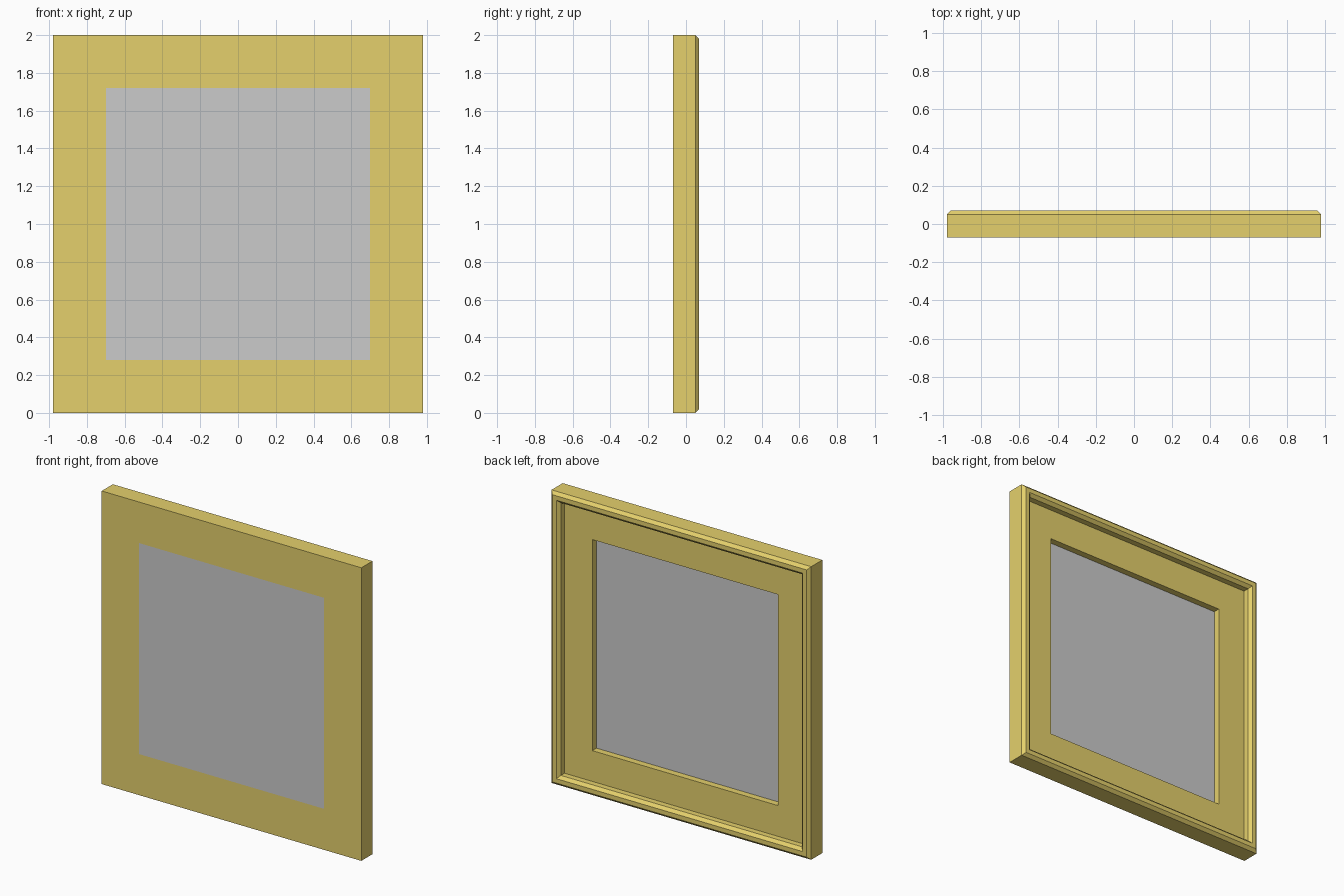
import bpy, bmesh

if "Cube" in bpy.data.objects:
    bpy.data.objects.remove(bpy.data.objects["Cube"])

W, H = 0.98, 2.0   # half width, height


def finish(bm, name):
    bmesh.ops.recalc_face_normals(bm, faces=bm.faces)
    mesh = bpy.data.meshes.new(name)
    bm.to_mesh(mesh)
    bm.free()
    obj = bpy.data.objects.new(name, mesh)
    bpy.context.collection.objects.link(obj)
    return obj


def ring(bm, inset, y):
    x, lo, hi = W - inset, inset, H - inset
    return [bm.verts.new(c) for c in ((-x, y, lo), (x, y, lo), (x, y, hi), (-x, y, hi))]


# Frame: mitred cross-section (inset from the outer edge, y) swept round a rectangle
profile = [(0, -0.07), (0, 0.05), (0.02, 0.07), (0.05, 0.07),
           (0.07, 0.05), (0.07, 0.01), (0.28, 0.01), (0.28, -0.07)]
bm = bmesh.new()
rings = [ring(bm, d, y) for d, y in profile]
for a, b in zip(rings, rings[1:] + rings[:1]):
    for i in range(4):
        j = (i + 1) % 4
        bm.faces.new((a[i], a[j], b[j], b[i]))
frame = finish(bm, "frame")

gold = bpy.data.materials.new("gold")
gold.diffuse_color = (0.78, 0.63, 0.15, 1)
gold.use_nodes = True
gold.node_tree.nodes["Principled BSDF"].inputs["Base Color"].default_value = gold.diffuse_color
frame.data.materials.append(gold)

# Panel: thin slab filling the opening, flush with the front
bm = bmesh.new()
front, back = ring(bm, 0.28, -0.07), ring(bm, 0.28, -0.035)
bm.faces.new(front)
bm.faces.new(back)
for i in range(4):
    j = (i + 1) % 4
    bm.faces.new((front[i], front[j], back[j], back[i]))
finish(bm, "panel")
